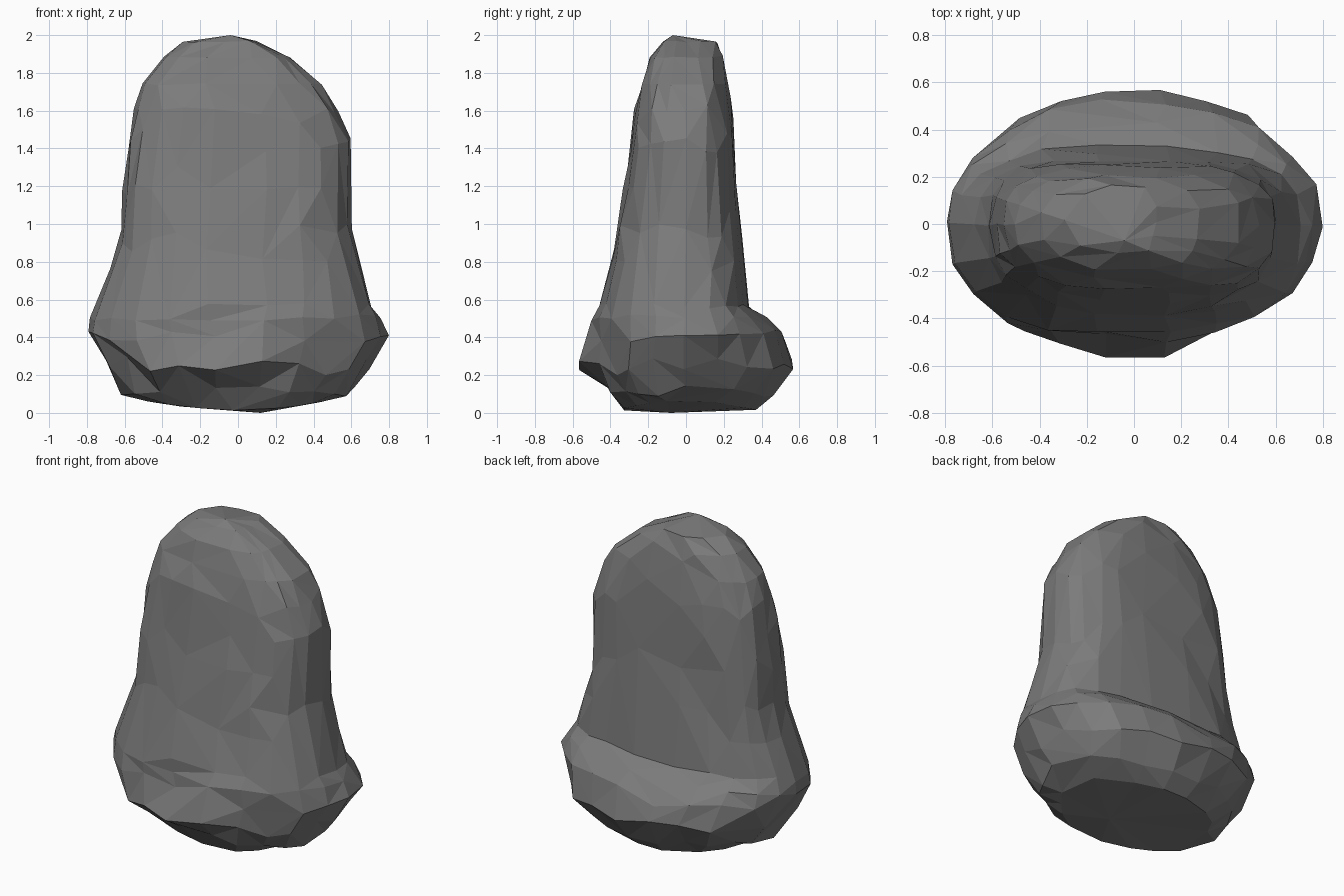
import bpy, bmesh, math, random
from mathutils import Vector

if "Cube" in bpy.data.objects:
    bpy.data.objects.remove(bpy.data.objects["Cube"])

random.seed(7)
SEG = 22

# Cross-sections: z, left x, right x, front y, back y, squareness
RINGS = [
    (0.04, -0.48, 0.47, -0.34, 0.36, 2.2),
    (0.12, -0.61, 0.61, -0.43, 0.46, 2.2),
    (0.26, -0.70, 0.70, -0.57, 0.58, 2.15),
    (0.40, -0.79, 0.79, -0.53, 0.52, 2.15),
    (0.50, -0.79, 0.75, -0.50, 0.43, 2.3),
    (0.57, -0.75, 0.71, -0.455, 0.335, 2.5),
    (0.78, -0.67, 0.655, -0.40, 0.31, 2.7),
    (0.96, -0.62, 0.60, -0.365, 0.29, 2.8),
    (1.18, -0.61, 0.60, -0.33, 0.275, 2.8),
    (1.42, -0.58, 0.60, -0.30, 0.265, 2.8),
    (1.60, -0.55, 0.53, -0.275, 0.25, 2.7),
    (1.74, -0.50, 0.45, -0.24, 0.23, 2.5),
    (1.88, -0.40, 0.28, -0.20, 0.20, 2.4),
    (1.965, -0.29, 0.10, -0.13, 0.17, 2.2),
]


def spow(v, n):
    return math.copysign(abs(v) ** (2 / n), v)


bm = bmesh.new()
loops = []
for i, (z, xl, xr, yf, yb, n) in enumerate(RINGS):
    loop = []
    for k in range(SEG):
        a = 2 * math.pi * k / SEG
        c, s = spow(math.cos(a), n), spow(math.sin(a), n)
        x = c * (xr if c > 0 else -xl)
        y = s * (yb if s > 0 else -yf)
        # chipped, irregular stone surface
        j = 0.015 if z < 0.5 else 0.008
        dz = 0.035 if 0.1 < z < 1.7 else 0.006
        if 0.45 < z < 0.6:
            dz = 0.015
        zz = z + random.uniform(-dz, dz)
        if i == 0:
            zz = 0.015 + 0.05 * abs(c) ** 2
        loop.append(bm.verts.new((x + random.uniform(-j, j),
                                  y + random.uniform(-j, j), zz)))
    loops.append(loop)

# Skin the rings with mixed diagonals
for lo, hi in zip(loops, loops[1:]):
    for k in range(SEG):
        m = (k + 1) % SEG
        a, b, c, d = lo[k], lo[m], hi[m], hi[k]
        if random.random() < 0.5:
            tris = ((a, b, c), (a, c, d))
        else:
            tris = ((a, b, d), (b, c, d))
        for t in tris:
            bm.faces.new(t)

# Crown and underside
for loop, tip in ((loops[-1], (-0.04, -0.07, 2.0)), (loops[0], (0.12, -0.08, 0.0))):
    centre = bm.verts.new(tip)
    for k in range(SEG):
        bm.faces.new((loop[k], loop[(k + 1) % SEG], centre))

# Chips knocked out of the lower front: a notch and a flattened right corner
for pos, radius, push in (((-0.22, -0.52, 0.38), 0.20, (0.0, 0.13, 0.0)),
                          ((0.43, -0.45, 0.27), 0.24, (0.0, 0.10, -0.06)),
                          ((-0.45, -0.46, 0.22), 0.17, (0.0, -0.01, -0.10))):
    for v in bm.verts:
        f = 1 - (v.co - Vector(pos)).length / radius
        if f > 0:
            v.co += Vector(push) * f

bmesh.ops.recalc_face_normals(bm, faces=bm.faces)
mesh = bpy.data.meshes.new("standing_stone")
bm.to_mesh(mesh)
bm.free()
stone = bpy.data.objects.new("standing_stone", mesh)
bpy.context.collection.objects.link(stone)

# Dark stone colour
mat = bpy.data.materials.new("dark_stone")
mat.diffuse_color = (0.2, 0.2, 0.2, 1)
mat.use_nodes = True
mat.node_tree.nodes["Principled BSDF"].inputs["Base Color"].default_value = mat.diffuse_color
mesh.materials.append(mat)

# Thin out to large uneven facets
dec = stone.modifiers.new("facets", 'DECIMATE')
dec.ratio = 0.7
